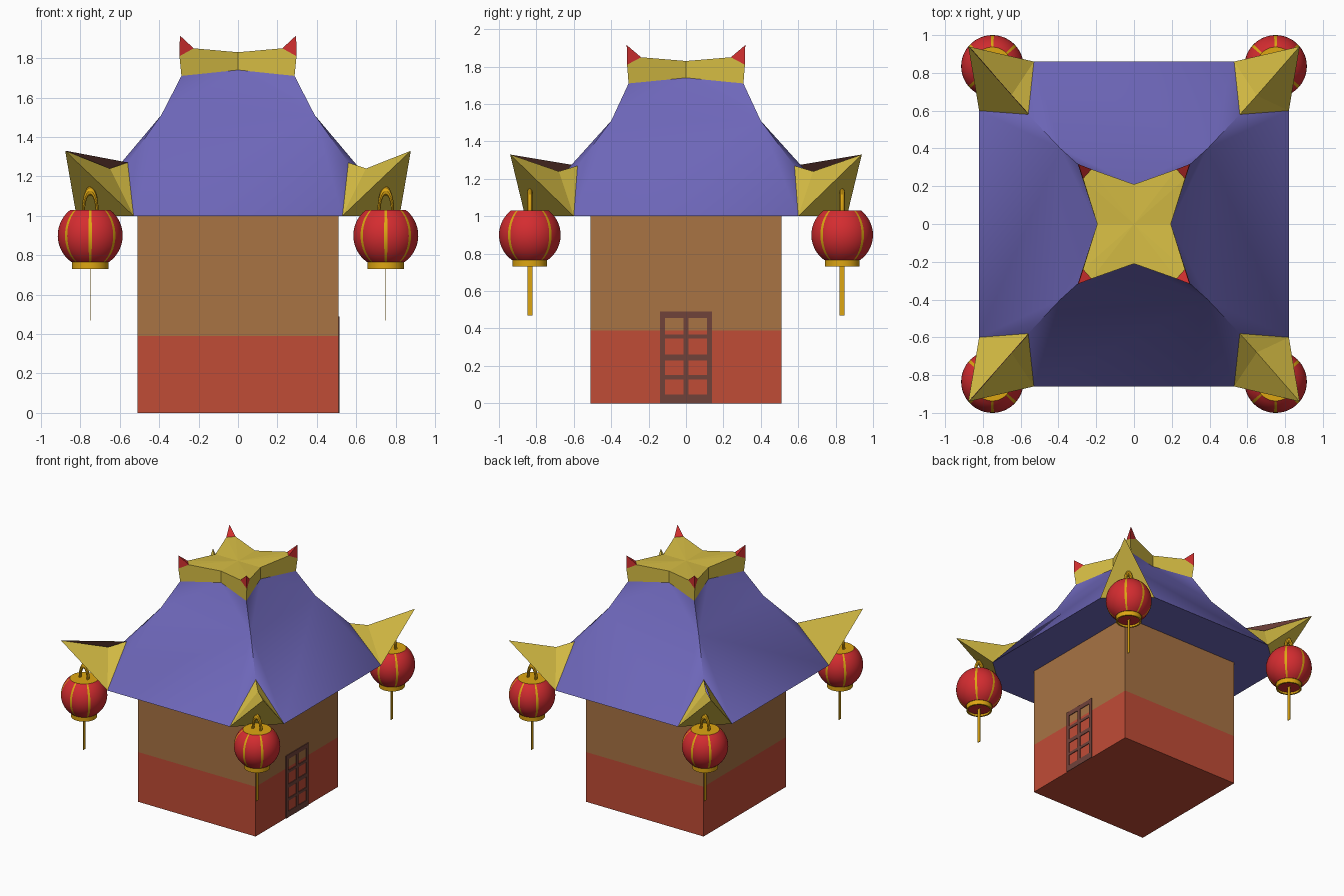
import bpy, bmesh, math
from mathutils import Vector

if "Cube" in bpy.data.objects:
    bpy.data.objects.remove(bpy.data.objects["Cube"])


def material(name, r, g, b):
    def lin(c):
        c /= 255
        return c / 12.92 if c <= 0.04045 else ((c + 0.055) / 1.055) ** 2.4
    m = bpy.data.materials.new(name)
    m.diffuse_color = (lin(r), lin(g), lin(b), 1)
    m.use_nodes = True
    m.node_tree.nodes["Principled BSDF"].inputs["Base Color"].default_value = m.diffuse_color
    return m


GOLD = material("pale gold", 214, 189, 68)
PURPLE = material("roof purple", 110, 103, 186)
BROWN = material("wall brown", 168, 115, 68)
RED = material("wall red", 192, 76, 54)
FRAME = material("dark brown", 112, 66, 58)
SPIKE = material("spike red", 212, 48, 48)
LANTERN = material("lantern red", 212, 44, 48)
BRIGHT = material("lantern gold", 222, 166, 18)
SIGNS = [(sx, sy) for sx in (-1, 1) for sy in (-1, 1)]


def mesh_object(name, faces, mats, indices=None):
    """Build an object from faces given directly as lists of points."""
    bm = bmesh.new()
    for i, pts in enumerate(faces):
        f = bm.faces.new([bm.verts.new(p) for p in pts])
        f.material_index = indices[i] if indices else 0
    bmesh.ops.remove_doubles(bm, verts=bm.verts, dist=1e-5)
    bmesh.ops.recalc_face_normals(bm, faces=bm.faces)
    me = bpy.data.meshes.new(name)
    bm.to_mesh(me)
    bm.free()
    for m in mats:
        me.materials.append(m)
    ob = bpy.data.objects.new(name, me)
    bpy.context.collection.objects.link(ob)
    return ob


def box(name, lo, hi, mat):
    lo, hi = Vector(lo), Vector(hi)
    bpy.ops.mesh.primitive_cube_add(size=1, location=(lo + hi) / 2)
    ob = bpy.context.object
    ob.name = name
    ob.scale = hi - lo
    ob.data.materials.append(mat)
    return ob


def smooth(ob, angle):
    bpy.ops.object.select_all(action='DESELECT')
    ob.select_set(True)
    bpy.context.view_layer.objects.active = ob
    bpy.ops.object.shade_smooth_by_angle(angle=math.radians(angle))


# Walls: red plinth below, brown above
box("lower_wall", (-.51, -.51, 0), (.51, .51, .39), RED)
box("upper_wall", (-.51, -.51, .39), (.51, .51, 1.0), BROWN)

# Lattice door on the right side
for y in (-.126, 0, .126):
    box("door_upright", (.508, y - .013, 0), (.516, y + .013, .49), FRAME)
for z0, z1 in ((0, .047), (.128, .15), (.23, .26), (.345, .367), (.455, .49)):
    box("door_rail", (.508, -.139, z0), (.515, .139, z1), FRAME)


# Roof: concave hips, chamfered corners, flat underside
def at(p, sx, sy):
    return (p[0] * sx, p[1] * sy, p[2])


LOW_Y, LOW_X = (.53, .86, 1.0), (.82, .60, 1.0)   # eave ends at each corner
APEX, MID, TOP = (.56, .58, 1.27), (.39, .40, 1.51), (.287, .307, 1.71)
NOTCH_Y, NOTCH_X = (0, .21, 1.74), (.195, 0, 1.74)
faces = []
for s in (-1, 1):
    for low, notch, a, b in ((LOW_Y, NOTCH_Y, (-1, s), (1, s)),
                             (LOW_X, NOTCH_X, (s, -1), (s, 1))):
        faces.append([at(low, *a), at(low, *b), at(MID, *b), at(MID, *a)])
        n = at(notch, s, s)
        faces += [[at(MID, *a), n, at(TOP, *a)], [at(MID, *b), at(TOP, *b), n],
                  [at(MID, *a), at(MID, *b), n]]
        for c in (a, b):
            faces.append([at(low, *c), at(APEX, *c), at(MID, *c)])
for c in SIGNS:
    faces.append([at(LOW_Y, *c), at(LOW_X, *c), at(APEX, *c)])
octagon = []
for c in ((1, 1), (-1, 1), (-1, -1), (1, -1)):
    pair = [at(LOW_X, *c), at(LOW_Y, *c)]
    octagon += pair if c[0] * c[1] > 0 else pair[::-1]
faces.append(octagon)
smooth(mesh_object("roof", faces, [PURPLE]), 30)

# Upturned gold eave corners; the left ones are open along the ridge
TIP, DIP = (.877, .94, 1.33), (.65, .68, 1.24)
for sx, sy in SIGNS:
    def P(p):
        return at(p, sx, sy)
    faces = [[P(LOW_Y), P(LOW_X), P(TIP)],
             [P(LOW_Y), P(APEX), P(DIP)], [P(LOW_Y), P(DIP), P(TIP)]]
    if sx > 0:
        faces += [[P(LOW_X), P(APEX), P(DIP)], [P(LOW_X), P(DIP), P(TIP)]]
    else:
        faces.append([P(LOW_X), P(APEX), P(TIP)])
        inner = [Vector(P(p)) + Vector((.004, 0, 0)) for p in (LOW_X, APEX, TIP)]
        mesh_object("eave_lining", [inner], [FRAME])
    mesh_object("eave_corner", faces, [GOLD])

# Star crown with cut corners, and red spikes on them
C1, P1, Q1 = (.297, .315, 1.81), (.225, .29, 1.85), (.27, .24, 1.85)
TOP_Y, TOP_X, TIP = (0, .21, 1.83), (.195, 0, 1.83), (.295, .317, 1.915)
faces = []
for c in SIGNS:
    c1, p, q, t = (at(v, *c) for v in (C1, P1, Q1, TOP))
    ny, nx, ty, tx = (at(v, *c) for v in (NOTCH_Y, NOTCH_X, TOP_Y, TOP_X))
    faces += [[t, ny, ty, p, c1], [t, nx, tx, q, c1], [c1, p, q],
              [(0, 0, 1.83), ty, p], [(0, 0, 1.83), p, q], [(0, 0, 1.83), q, tx]]
    s = at(TIP, *c)
    mesh_object("crown_spike", [[c1, p, s], [p, q, s], [q, c1, s], [c1, q, p]], [SPIKE])
mesh_object("crown", faces, [GOLD])

# Lanterns hanging at the four corners
R, CZ, SEG = .165, .9, 60
a0, a1 = math.asin(-.135 / R), math.asin(.13 / R)
bulb = [(R * math.cos(a0 + (a1 - a0) * i / 14), CZ + R * math.sin(a0 + (a1 - a0) * i / 14))
        for i in range(15)]
profile = [(0, .745), (.08, .745), (.08, .73), (.092, .73), (.092, .765)] + bulb + [(0, 1.03)]
ribs = {round(d / 6) % SEG for d in (42, 90, 138, 222, 270, 318)}
for sx, sy in SIGNS:
    cx, cy = .75 * sx, .835 * sy
    faces, idx = [], []
    for k in range(SEG):
        t0, t1 = ((k + d) * math.tau / SEG for d in (-.5, .5))
        for i in range(len(profile) - 1):
            (r0, z0), (r1, z1) = profile[i:i + 2]
            pts = [(cx + r * math.cos(t), cy + r * math.sin(t), z)
                   for r, t, z in ((r0, t0, z0), (r0, t1, z0), (r1, t1, z1), (r1, t0, z1))]
            if r0 == 0:
                pts.pop(1)
            if r1 == 0:
                pts.pop()
            faces.append(pts)
            gold = 0 < i < 5 or i == len(profile) - 2 or (i and k in ribs)
            idx.append(1 if gold else 0)
    smooth(mesh_object("lantern", faces, [LANTERN, BRIGHT], idx), 35)
    # Hanging loop
    bpy.ops.mesh.primitive_torus_add(location=(cx, cy, 1.03), rotation=(math.pi / 2, 0, 0),
                                     major_radius=.034, minor_radius=.008,
                                     major_segments=24, minor_segments=8)
    loop = bpy.context.object
    loop.name = "lantern_loop"
    loop.scale = (1, 2.85, 1.8)
    loop.data.materials.append(BRIGHT)
    smooth(loop, 40)
    # Flat tassel
    box("lantern_tassel", (cx - .002, cy - .013, .47), (cx + .002, cy + .013, .746), BRIGHT)
